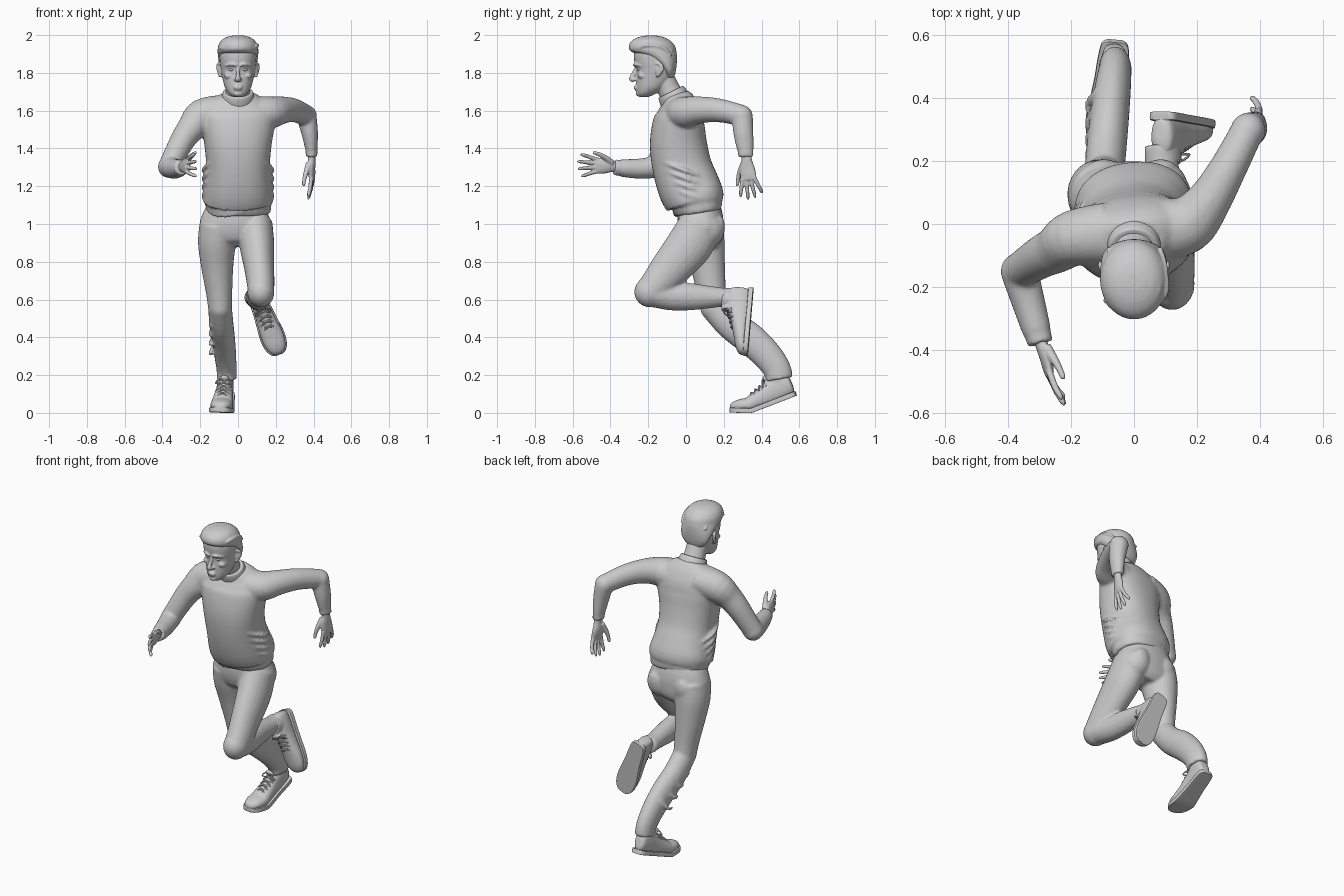
import bpy, bmesh, math, random
from mathutils import Vector, Matrix

random.seed(3)


def loft(bm, rings, side=(1, 0, 0), axis=None, p=1.0, n=24, sub=4):
    """Smooth tube through rings (x, y, z, half_width, half_depth)."""
    R = [Vector(r) for r in rings]
    pts = []
    for i in range(len(R) - 1):
        a, b, c, d = R[max(i - 1, 0)], R[i], R[i + 1], R[min(i + 2, len(R) - 1)]
        for k in range(sub):
            t = k / sub
            pts.append(0.5 * (2 * b + (c - a) * t + (2 * a - 5 * b + 4 * c - d) * t * t
                              + (3 * b - a - 3 * c + d) * t ** 3))
    pts.append(R[-1])
    loops, verts = [], []
    for i, q in enumerate(pts):
        lo, hi = pts[max(i - 1, 0)], pts[min(i + 1, len(pts) - 1)]
        t = Vector(axis) if axis else (Vector(hi[:3]) - Vector(lo[:3])).normalized()
        s = Vector(side)
        s = (s - t * s.dot(t)).normalized()
        u = t.cross(s)
        loop = []
        for j in range(n):
            c, e = math.cos(2 * math.pi * j / n), math.sin(2 * math.pi * j / n)
            c, e = math.copysign(abs(c) ** p, c), math.copysign(abs(e) ** p, e)
            loop.append(bm.verts.new(Vector(q[:3]) + s * c * q[3] + u * e * q[4]))
        loops.append(loop)
        verts += loop
    for a, b in zip(loops, loops[1:]):
        for j in range(n):
            bm.faces.new((a[j], a[(j + 1) % n], b[(j + 1) % n], b[j]))
    bm.faces.new(loops[0][::-1])
    bm.faces.new(loops[-1])
    return verts


def ball(bm, c, r):
    r = r if isinstance(r, tuple) else (r, r, r)
    bmesh.ops.create_icosphere(bm, subdivisions=3, radius=1,
                               matrix=Matrix.Translation(c) @ Matrix.Diagonal((*r, 1)))


def make(name, bm, voxel=None, smooth=4):
    """Turn bmesh into an object; voxel size fuses overlapping pieces."""
    bmesh.ops.recalc_face_normals(bm, faces=bm.faces[:])
    me = bpy.data.meshes.new(name)
    bm.to_mesh(me)
    bm.free()
    ob = bpy.data.objects.new(name, me)
    bpy.context.collection.objects.link(ob)
    if voxel:
        m = ob.modifiers.new("fuse", 'REMESH')
        m.mode, m.voxel_size, m.use_smooth_shade = 'VOXEL', voxel, True
        m = ob.modifiers.new("soften", 'SMOOTH')
        m.factor, m.iterations = 0.5, smooth
    else:
        bpy.ops.object.select_all(action='DESELECT')
        bpy.context.view_layer.objects.active = ob
        ob.select_set(True)
        bpy.ops.object.shade_smooth_by_angle(angle=math.radians(40))
    return ob


# Sweater: torso, both sleeves, ribbed ends and waist folds
bm = bmesh.new()
loft(bm, [(.005, .065, 1.06, .165, .12), (.005, .06, 1.09, .172, .132), (.0, .056, 1.103, .17, .13),
          (0, .05, 1.13, .187, .155), (0, .018, 1.19, .18, .163), (0, -.02, 1.30, .168, .156),
          (0, -.04, 1.42, .178, .15), (0, -.04, 1.52, .195, .138), (0, -.035, 1.58, .2, .122),
          (0, -.04, 1.635, .165, .098), (0, -.055, 1.685, .09, .07)], side=(1, .12, 0), p=.88, n=40)
loft(bm, [(.08, -.02, 1.585, .09, .1), (.17, .0, 1.59, .085, .092), (.235, .07, 1.603, .072, .072),
          (.295, .17, 1.602, .063, .06), (.36, .295, 1.575, .056, .053)], side=(0, 0, 1))
ball(bm, (.362, .297, 1.573), .056)
loft(bm, [(.362, .298, 1.575, .054, .056), (.38, .304, 1.48, .044, .053), (.388, .314, 1.4, .033, .045),
          (.389, .315, 1.39, .032, .042), (.39, .317, 1.355, .031, .041)])
loft(bm, [(-.08, -.03, 1.60, .1, .085), (-.19, -.045, 1.57, .09, .092), (-.245, -.08, 1.51, .076, .076),
          (-.295, -.105, 1.44, .068, .066), (-.362, -.148, 1.31, .058, .058)], side=(0, 1, 0))
ball(bm, (-.364, -.15, 1.303), .06)
loft(bm, [(-.364, -.15, 1.302, .06, .058), (-.335, -.25, 1.293, .053, .053), (-.31, -.335, 1.296, .046, .047),
          (-.307, -.345, 1.297, .043, .043), (-.297, -.38, 1.3, .041, .042)])
for s in (0, math.pi):
    for k in range(4):
        arc = []
        for j in range(5):
            a = s + (j - 2) * .32
            z = 1.15 + .045 * k + .02 * (j - 2) * (1 if s else -1)
            r = .004 + .008 * (1 - abs(j - 2) / 2)
            arc.append((.182 * math.cos(a), .03 - .3 * (z - 1.15) + .155 * math.sin(a), z, r, r))
        loft(bm, arc, side=(0, 0, 1), n=10)
make("sweater", bm, .009, 4)

# Collar band
bm = bmesh.new()
loft(bm, [(0, -.06, 1.66, .088, .082), (0, -.072, 1.682, .084, .078), (0, -.08, 1.698, .078, .072),
          (0, -.081, 1.7, .068, .062)], n=36)
make("collar", bm)

# Trousers: pelvis, straight trailing leg, bent leading leg
bm = bmesh.new()
loft(bm, [(.005, .07, 1.10, .15, .11), (-.005, .075, 1.04, .18, .12), (-.01, .08, .98, .195, .12),
          (-.01, .09, .92, .17, .105), (-.005, .09, .88, .1, .07)], p=.9, n=36)
for x in (-.095, .085):
    ball(bm, (x, .1, .97), (.09, .105, .1))
    ball(bm, (x, .178, .985), (.05, .028, .06))
loft(bm, [(-.105, .08, 1.0, .098, .115), (-.112, .095, .9, .1, .11), (-.11, .115, .78, .086, .092),
          (-.1, .135, .64, .07, .077), (-.095, .15, .55, .063, .074)])
ball(bm, (-.095, .15, .56), (.064, .076, .075))
loft(bm, [(-.095, .15, .56, .063, .075), (-.088, .235, .47, .064, .08), (-.078, .335, .395, .062, .085),
          (-.068, .425, .31, .058, .08), (-.061, .48, .235, .053, .074), (-.06, .495, .178, .052, .072)])
loft(bm, [(.088, .08, 1.0, .095, .115), (.1, .02, .89, .092, .122), (.112, -.075, .775, .08, .107),
          (.12, -.15, .685, .073, .09), (.121, -.185, .645, .07, .083)])
ball(bm, (.121, -.19, .64), (.072, .084, .082))
loft(bm, [(.121, -.185, .635, .07, .072), (.112, -.08, .615, .064, .072), (.103, .02, .615, .06, .072),
          (.095, .12, .613, .055, .06), (.088, .2, .612, .053, .05), (.087, .25, .61, .054, .053)])
for k in range(4):
    # creases behind and below the trailing knee
    y, z = .2 + .055 * k, .52 - .05 * k
    loft(bm, [(-.14, y - .03, z - .06, .006, .006), (-.148, y + .02, z - .05, .01, .01),
              (-.12, y + .06, z + .01, .006, .006)], side=(0, 0, 1), n=8)
make("trousers", bm, .009, 3)


# Shoes, built flat with the toe towards -y, then placed
def shoe(tag, anchor, at, toe, up, bend=0.0):
    Y = -Vector(toe).normalized()
    Z = Vector(up)
    Z = (Z - Y * Z.dot(Y)).normalized()
    M = Matrix((Y.cross(Z), Y, Z)).transposed()

    def place(bm):
        for v in bm.verts:
            x, y, z = v.co
            if y < -.17:
                dy = y + .17
                y = -.17 + dy * math.cos(bend) + z * math.sin(bend)
                z = -dy * math.sin(bend) + z * math.cos(bend)
            v.co = Vector(at) + M @ (Vector((x, y, z)) - Vector(anchor))

    prof = [(.084, .066, .018, .03), (.07, .075, .036, .06), (.02, .075, .043, .072), (-.04, .065, .046, .066),
            (-.1, .055, .052, .052), (-.18, .045, .06, .04), (-.24, .038, .054, .032),
            (-.275, .032, .036, .022), (-.288, .028, .014, .01)]
    bm = bmesh.new()
    for v in loft(bm, [(0, y, z, w, h) for y, z, w, h in prof], axis=(0, -1, 0), p=.9):
        v.co.z = max(v.co.z, .012)
    loft(bm, [(0, .02, .08, .04, .05), (0, .02, .12, .042, .053), (0, .022, .16, .042, .052)])
    loft(bm, [(0, -.03, .125, .03, .012), (0, -.04, .145, .03, .01), (0, -.045, .16, .022, .006)], side=(1, 0, 0))
    place(bm)
    make("shoe_upper_" + tag, bm, .006, 3)
    bm = bmesh.new()
    for v in loft(bm, [(0, y, .013, w + .007, .035) for y, z, w, h in prof], axis=(0, -1, 0), p=.8):
        v.co.z = min(max(v.co.z, 0), .026)
    place(bm)
    make("shoe_sole_" + tag, bm)
    bm = bmesh.new()
    for k in range(4):
        y, top = -.055 - .027 * k, .126 - .009 * k
        for s in (-1, 1):
            loft(bm, [(-.036, y - s * .01, top - .022, .005, .005), (0, y, top + .002, .005, .005),
                      (.036, y + s * .01, top - .022, .005, .005)], side=(0, 1, 0), n=8)
    for s in (-1, 1):
        loft(bm, [(0, -.045, .132, .004, .004), (s * .025, -.05, .145, .004, .004),
                  (s * .045, -.06, .125, .004, .004), (s * .02, -.06, .125, .004, .004)], side=(0, 1, .3), n=8)
    place(bm)
    make("shoe_laces_" + tag, bm)


shoe("trailing", (0, -.17, 0), (-.085, .35, 0), (-.1, -.93, -.36), (0, -.36, .93), .4)
shoe("leading", (0, .085, 0), (.085, .357, .655), (.36, -.08, -.93), (0, -1, 0))


# Hands: palm, four fingers, thumb
def hand(tag, wrist, d, w, n):
    o, d = Vector(wrist), Vector(d).normalized()
    w = Vector(w)
    w = (w - d * w.dot(d)).normalized()
    n = Vector(n)
    n = (n - d * n.dot(d) - w * n.dot(w)).normalized()
    bm = bmesh.new()

    def P(a, b, c, r1, r2):
        return (*(o + d * a + w * b + n * c), r1, r2)

    loft(bm, [P(-.04, 0, 0, .027, .021), P(.01, 0, 0, .028, .02), P(.05, .002, .003, .039, .02),
              P(.09, 0, .002, .043, .017), P(.118, 0, 0, .038, .012)], side=w)
    for i, ln in enumerate((.088, .105, .1, .08)):
        b, f = .031 - .0205 * i, .022 - .016 * i
        loft(bm, [P(.1, b, 0, .011, .011), P(.115 + ln * .45, b + f * .6, .004 + .003 * i, .0105, .0105),
                  P(.11 + ln * .9, b + f, .012 + .006 * i, .009, .009),
                  P(.115 + ln, b + f, .016 + .006 * i, .004, .004)], side=w, n=12)
    loft(bm, [P(.025, .02, .01, .018, .016), P(.07, .047, .022, .014, .014), P(.105, .062, .03, .011, .011),
              P(.135, .07, .034, .009, .009), P(.142, .071, .035, .004, .004)], side=n, n=12)
    make("hand_" + tag, bm, .0045, 2)


hand("forward", (-.297, -.37, 1.303), (.24, -.95, .06), (.1, 0, 1), (1, 0, 0))
hand("rear", (.39, .32, 1.35), (.03, .1, -1), (-.2, -1, 0), (-1, .2, 0))


# Head and neck: rings given as z, front y, back y, half width
def stack(bm, rows, p=1.0):
    loft(bm, [(0, (f + b) / 2, z, w, (b - f) / 2) for z, f, b, w in rows], axis=(0, 0, 1), p=p, n=36)


bm = bmesh.new()
stack(bm, [(1.672, -.243, -.2, .025), (1.69, -.258, -.16, .048), (1.72, -.262, -.11, .068), (1.765, -.263, -.075, .081),
           (1.815, -.262, -.06, .09), (1.86, -.274, -.056, .096), (1.91, -.274, -.06, .097),
           (1.955, -.25, -.08, .082), (1.985, -.2, -.13, .03)], p=.93)
loft(bm, [(0, -.055, 1.65, .07, .065), (0, -.09, 1.71, .063, .06), (0, -.13, 1.79, .062, .06)])
loft(bm, [(0, -.262, 1.83, .008, .008), (0, -.278, 1.795, .01, .012), (0, -.288, 1.768, .014, .014),
          (0, -.274, 1.757, .014, .008)], n=16)
loft(bm, [(0, -.264, 1.732, .02, .008), (0, -.269, 1.722, .024, .008), (0, -.262, 1.71, .016, .007)], n=16)
ball(bm, (0, -.248, 1.69), (.024, .018, .016))
for s in (-1, 1):
    ball(bm, (s * .013, -.272, 1.765), (.009, .012, .008))
    ball(bm, (s * .048, -.232, 1.785), (.026, .024, .018))
    loft(bm, [(s * .008, -.272, 1.838, .006, .007), (s * .035, -.27, 1.845, .008, .008),
              (s * .068, -.238, 1.838, .006, .006)], side=(0, 0, 1), n=12)
    loft(bm, [(s * .09, -.16, 1.85, .008, .008), (s * .105, -.135, 1.845, .011, .008),
              (s * .106, -.13, 1.815, .013, .007), (s * .095, -.155, 1.78, .008, .007)], side=(0, 1, 0), n=12)
    ball(bm, (s * .095, -.145, 1.812), (.009, .016, .027))
make("head", bm, .005, 2)

# Eyes
bm = bmesh.new()
for s in (-1, 1):
    ball(bm, (s * .034, -.247, 1.818), (.016, .014, .009))
make("eyes", bm)

# Hair cap with swept locks
bm = bmesh.new()
stack(bm, [(1.775, -.11, -.063, .058), (1.81, -.125, -.054, .088), (1.85, -.165, -.049, .101),
           (1.885, -.225, -.048, .106), (1.915, -.293, -.051, .108), (1.945, -.302, -.06, .104),
           (1.972, -.285, -.085, .088), (1.99, -.25, -.12, .06), (1.998, -.21, -.16, .025)])
for k in range(13):
    x = -.084 + .014 * k
    j = random.uniform(-.012, .012)
    drop = x * x * 6
    loft(bm, [(x - .01, -.285 + drop, 1.925 + j * .5, .007, .006), (x, -.285 + drop, 1.955 - drop * .5, .01, .009),
              (x + .008 + j, -.21, 1.988 - drop, .011, .01), (x + .012, -.13, 1.979 - drop, .01, .009),
              (x * .9 + j, -.075, 1.935 - drop, .006, .006)], n=10)
make("hair", bm, .005, 1)
